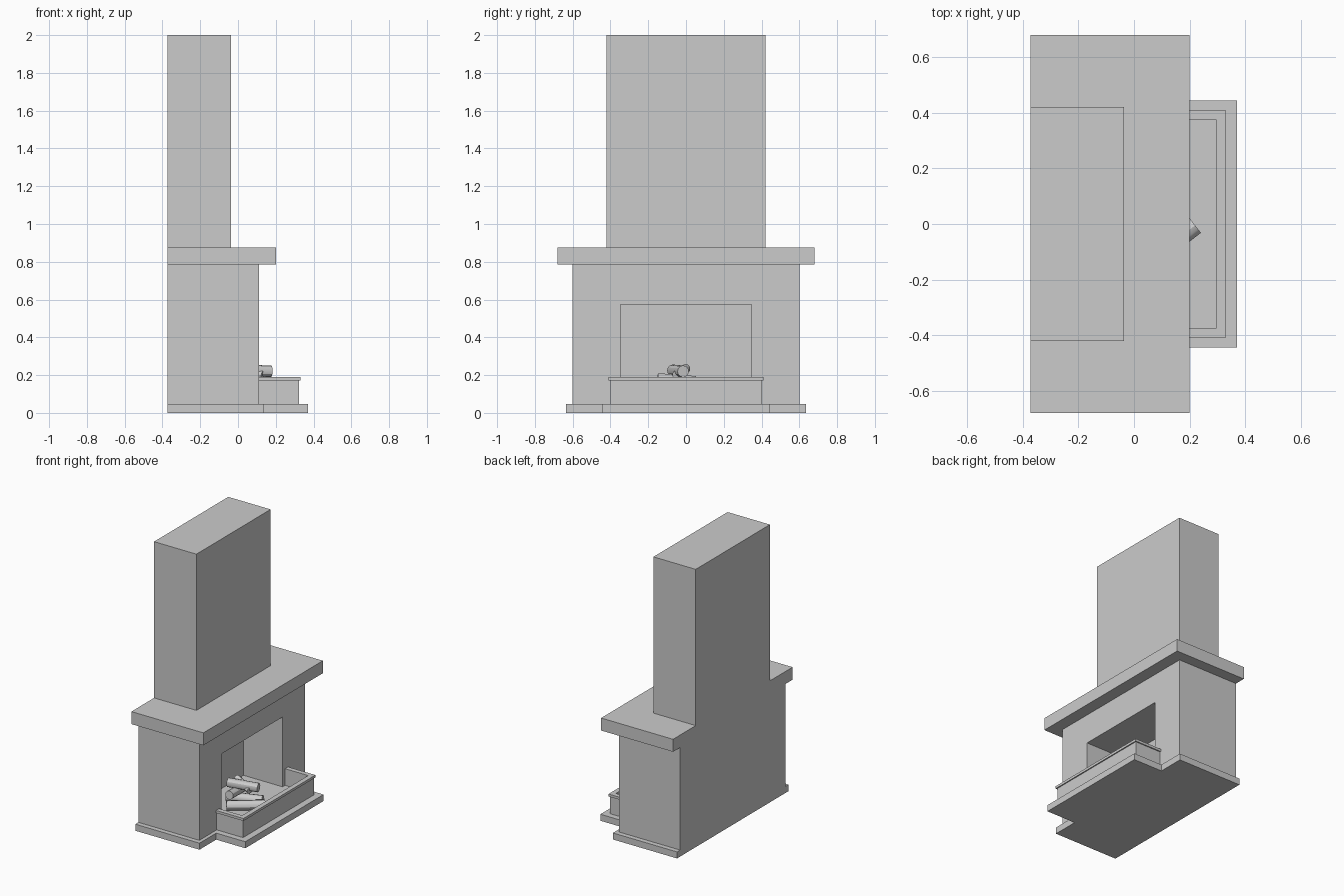
import bpy, bmesh
from mathutils import Vector

if "Cube" in bpy.data.objects:
    bpy.data.objects.remove(bpy.data.objects["Cube"])

BACK = -0.373


def finish(name, bm):
    bmesh.ops.recalc_face_normals(bm, faces=bm.faces)
    me = bpy.data.meshes.new(name)
    bm.to_mesh(me)
    bm.free()
    ob = bpy.data.objects.new(name, me)
    bpy.context.collection.objects.link(ob)
    return ob


def prism(name, half, z0, z1):
    """Extrude a plan outline upward; half is the +y side, mirrored to -y."""
    pts = half + [(x, -y) for x, y in reversed(half)]
    bm = bmesh.new()
    face = bm.faces.new([bm.verts.new((x, y, z0)) for x, y in pts])
    new = bmesh.ops.extrude_face_region(bm, geom=[face])["geom"]
    verts = [v for v in new if isinstance(v, bmesh.types.BMVert)]
    bmesh.ops.translate(bm, vec=(0, 0, z1 - z0), verts=verts)
    return finish(name, bm)


def block(name, x0, x1, hy, z0, z1):
    return prism(name, [(x0, hy), (x1, hy)], z0, z1)


def rim(name, x0, x1, hy, t, z0, z1):
    """U-shaped wall, open toward the firebox."""
    bm_half = [(x0, hy - t), (x0, hy), (x1, hy)]
    pts = bm_half + [(x, -y) for x, y in reversed(bm_half)]
    pts += [(x1 - t, -(hy - t)), (x1 - t, hy - t)]
    bm = bmesh.new()
    face = bm.faces.new([bm.verts.new((x, y, z0)) for x, y in pts])
    new = bmesh.ops.extrude_face_region(bm, geom=[face])["geom"]
    verts = [v for v in new if isinstance(v, bmesh.types.BMVert)]
    bmesh.ops.translate(bm, vec=(0, 0, z1 - z0), verts=verts)
    return finish(name, bm)


def log(name, a, b, r):
    a, b = Vector(a), Vector(b)
    d = b - a
    bpy.ops.mesh.primitive_cylinder_add(vertices=12, radius=r, depth=d.length,
                                        location=(a + b) / 2)
    ob = bpy.context.object
    ob.name = name
    ob.rotation_euler = d.to_track_quat('Z', 'Y').to_euler()
    bpy.ops.object.shade_smooth_by_angle()


# Stepped plinth with the projecting hearth
prism("plinth", [(BACK, 0.635), (0.138, 0.635), (0.138, 0.445), (0.37, 0.445)],
      0, 0.047)

# Surround with a firebox opening cut into it
body = block("surround", BACK, 0.112, 0.60, 0.047, 0.785)
cutter = block("firebox_cutter", -0.20, 0.30, 0.348, 0.0, 0.573)
cutter.hide_render = True
mod = body.modifiers.new("opening", 'BOOLEAN')
mod.operation = 'DIFFERENCE'
mod.solver = 'EXACT'
mod.object = cutter
bpy.context.view_layer.objects.active = body
bpy.ops.object.modifier_apply(modifier="opening")
bpy.data.objects.remove(cutter)

# Mantel shelf and chimney breast
block("mantel", BACK, 0.20, 0.68, 0.785, 0.875)
block("chimney", BACK, -0.036, 0.422, 0.875, 2.0)

# Hearth kerb, its overhanging lip and the fire floor
rim("hearth_kerb", 0.112, 0.322, 0.402, 0.026, 0.047, 0.172)
rim("hearth_lip", 0.112, 0.33, 0.41, 0.034, 0.172, 0.19)
prism("fire_floor", [(-0.20, 0.348), (0.112, 0.348), (0.112, 0.376), (0.296, 0.376)],
      0.047, 0.07)

# Stacked logs
log("log_front", (0.02, -0.16, 0.105), (0.22, -0.005, 0.105), 0.034)
log("log_back", (-0.06, -0.04, 0.105), (0.17, 0.04, 0.105), 0.034)
log("log_cross", (0.035, -0.15, 0.18), (0.02, 0.05, 0.165), 0.03)
log("log_top", (-0.03, -0.07, 0.225), (0.175, -0.015, 0.22), 0.031)
log("log_small", (-0.01, 0.0, 0.235), (0.13, -0.05, 0.2), 0.024)
